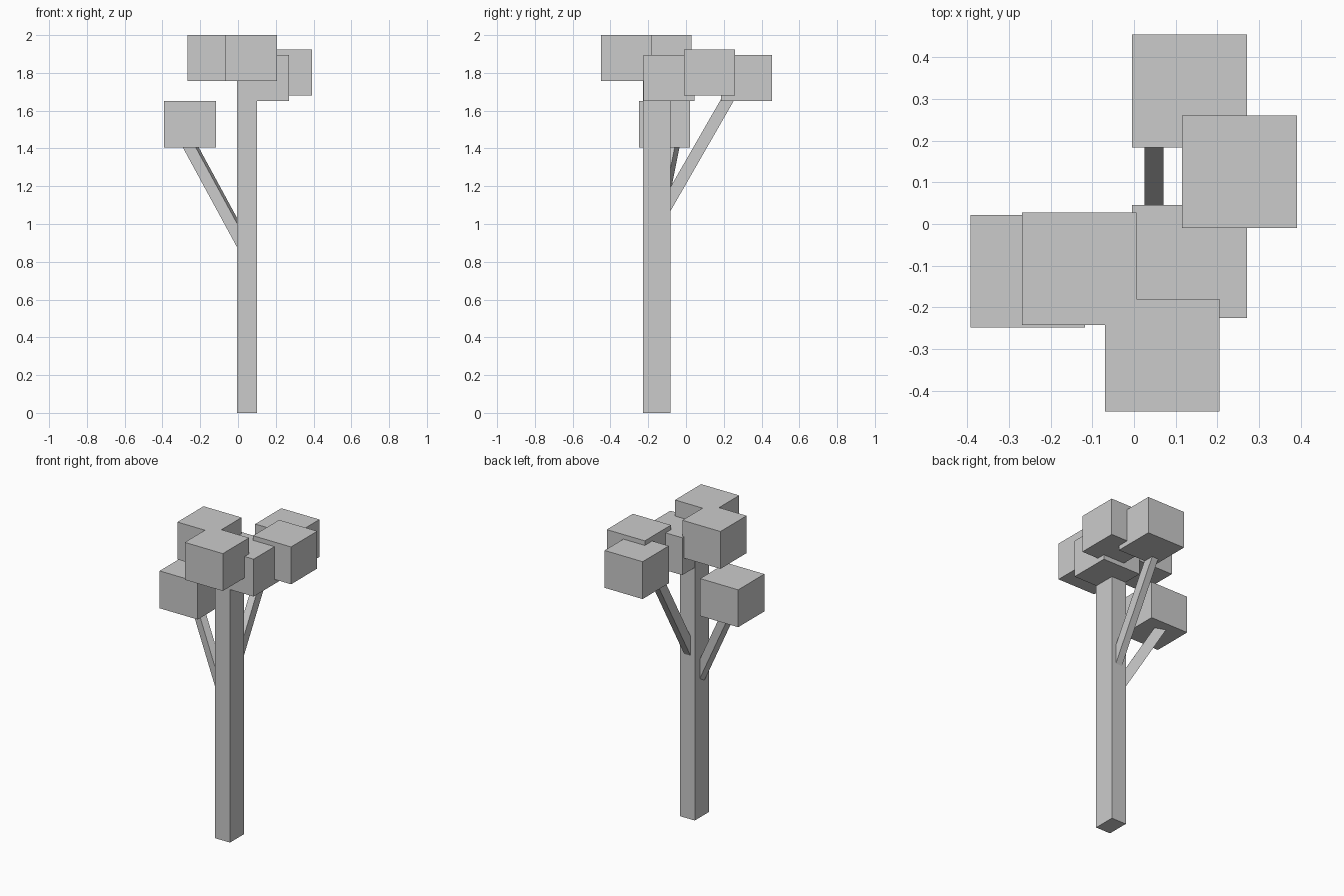
import bpy
from mathutils import Vector, Matrix

if "Cube" in bpy.data.objects:
    bpy.data.objects.remove(bpy.data.objects["Cube"])


def box(name, center, size, rot=Matrix.Identity(3)):
    bpy.ops.mesh.primitive_cube_add(size=1)
    ob = bpy.context.object
    ob.name = ob.data.name = name
    m = Matrix.Translation(center) @ rot.to_4x4() @ Matrix.Diagonal((*size, 1))
    ob.data.transform(m)
    return ob


def branch(name, start, end, width=0.046, depth=0.063):
    # slanted box whose side faces stay vertical
    a, b = Vector(start), Vector(end)
    along = (b - a).normalized()
    side = along.cross(Vector((0, 0, 1))).normalized()
    up = side.cross(along)
    rot = Matrix((along, side, up)).transposed()
    return box(name, (a + b) / 2, ((b - a).length, width, depth), rot)


# Trunk
box("trunk", (0.048, -0.155, 0.885), (0.107, 0.145, 1.77))

# Branches leaning out of the trunk into their leaf blocks
branch("left_branch", (0.03, -0.172, 0.89), (-0.277, -0.059, 1.455))
branch("back_branch", (0.048, -0.135, 1.04), (0.048, 0.244, 1.70))

# Leaf blocks, all the same size
leaf_size = (0.275, 0.27, 0.244)
leaf_centers = [
    (0.133, 0.319, 1.773),
    (0.253, 0.125, 1.803),
    (0.133, -0.090, 1.773),
    (-0.131, -0.107, 1.878),
    (0.068, -0.315, 1.878),
    (-0.255, -0.113, 1.528),
]
for i, c in enumerate(leaf_centers):
    box(f"leaf_block_{i + 1}", c, leaf_size)
